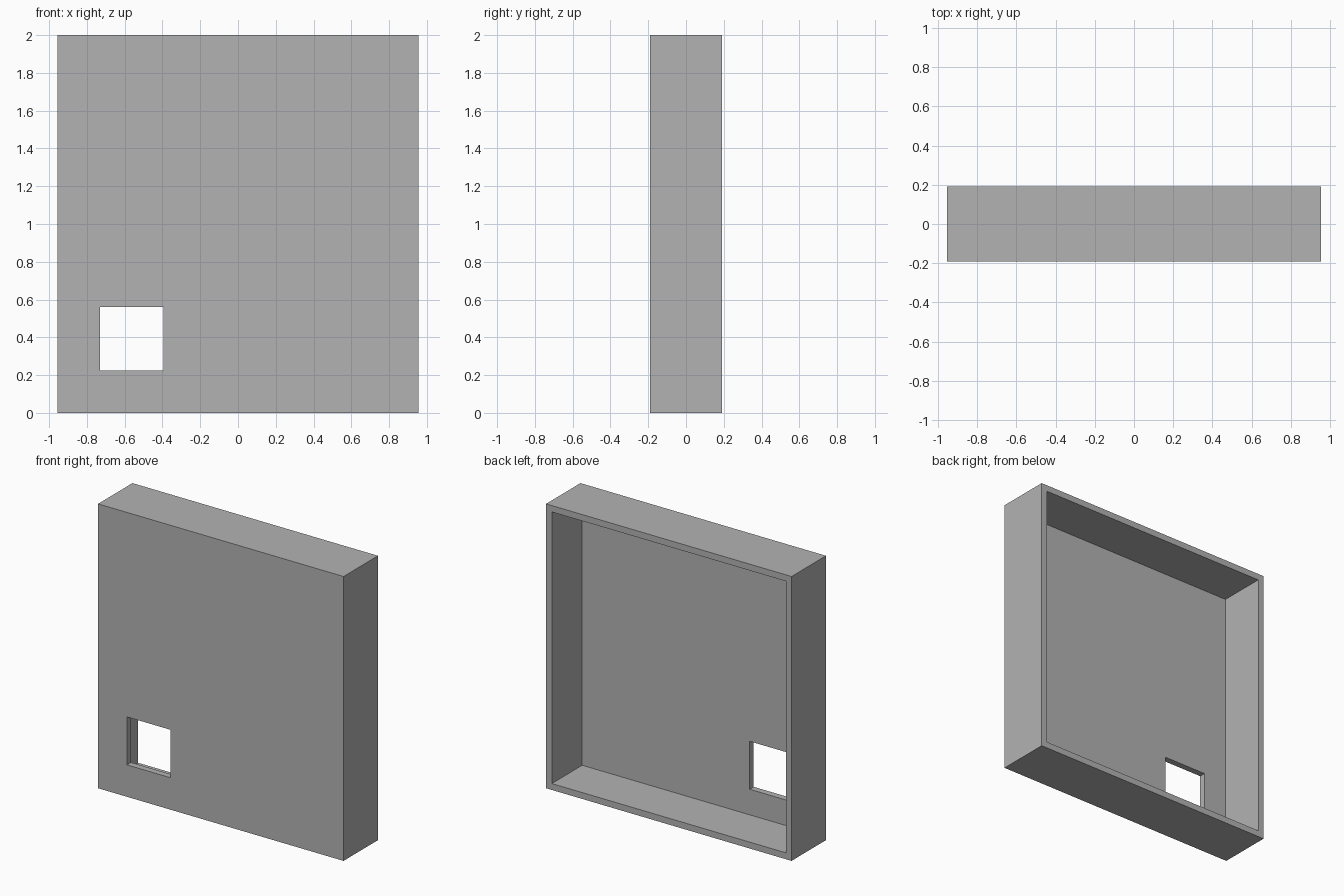
import bpy
import bmesh
from mathutils import Vector

cube = bpy.data.objects.get("Cube")
if cube:
    bpy.data.objects.remove(cube, do_unlink=True)

UNIT = 2 / 89                      # the panel is 89 units tall
W, D, H = 85 * UNIT, 17 * UNIT, 2.0
WALL = 2 * UNIT

grey = bpy.data.materials.new("plain_grey")
grey.use_nodes = True
colour = (0.45, 0.45, 0.45, 1)
grey.diffuse_color = colour
grey.node_tree.nodes["Principled BSDF"].inputs["Base Color"].default_value = colour


def box(name, low, high):
    """Axis-aligned box between two corners."""
    low, high = Vector(low), Vector(high)
    bm = bmesh.new()
    bmesh.ops.create_cube(bm, size=1)
    bmesh.ops.scale(bm, vec=high - low, verts=bm.verts)
    bmesh.ops.translate(bm, vec=(low + high) / 2, verts=bm.verts)
    mesh = bpy.data.meshes.new(name)
    bm.to_mesh(mesh)
    bm.free()
    mesh.materials.append(grey)
    obj = bpy.data.objects.new(name, mesh)
    bpy.context.collection.objects.link(obj)
    return obj


def cut(target, cutter):
    """Subtract a hidden helper box from the target."""
    mod = target.modifiers.new(cutter.name, 'BOOLEAN')
    mod.operation = 'DIFFERENCE'
    mod.solver = 'EXACT'
    mod.object = cutter
    cutter.hide_render = True
    cutter.hide_set(True)


# Outer shell, standing on the ground
shell = box("open_back_panel", (-W / 2, -D / 2, 0), (W / 2, D / 2, H))

# Hollow, open towards the back
hollow = box("hollow_cutter",
             (-W / 2 + WALL, -D / 2 + WALL, WALL),
             (W / 2 - WALL, D, H - WALL))
cut(shell, hollow)

# Square window low on the right of the front face
left, bottom, size = -W / 2 + 10 * UNIT, 10 * UNIT, 15 * UNIT
window = box("window_cutter",
             (left, -D, bottom),
             (left + size, -D / 2 + 2 * WALL, bottom + size))
cut(shell, window)

# Apply the cuts and remove the helpers
bpy.context.view_layer.objects.active = shell
shell.select_set(True)
for mod in list(shell.modifiers):
    bpy.ops.object.modifier_apply(modifier=mod.name)
for helper in (hollow, window):
    bpy.data.objects.remove(helper, do_unlink=True)
